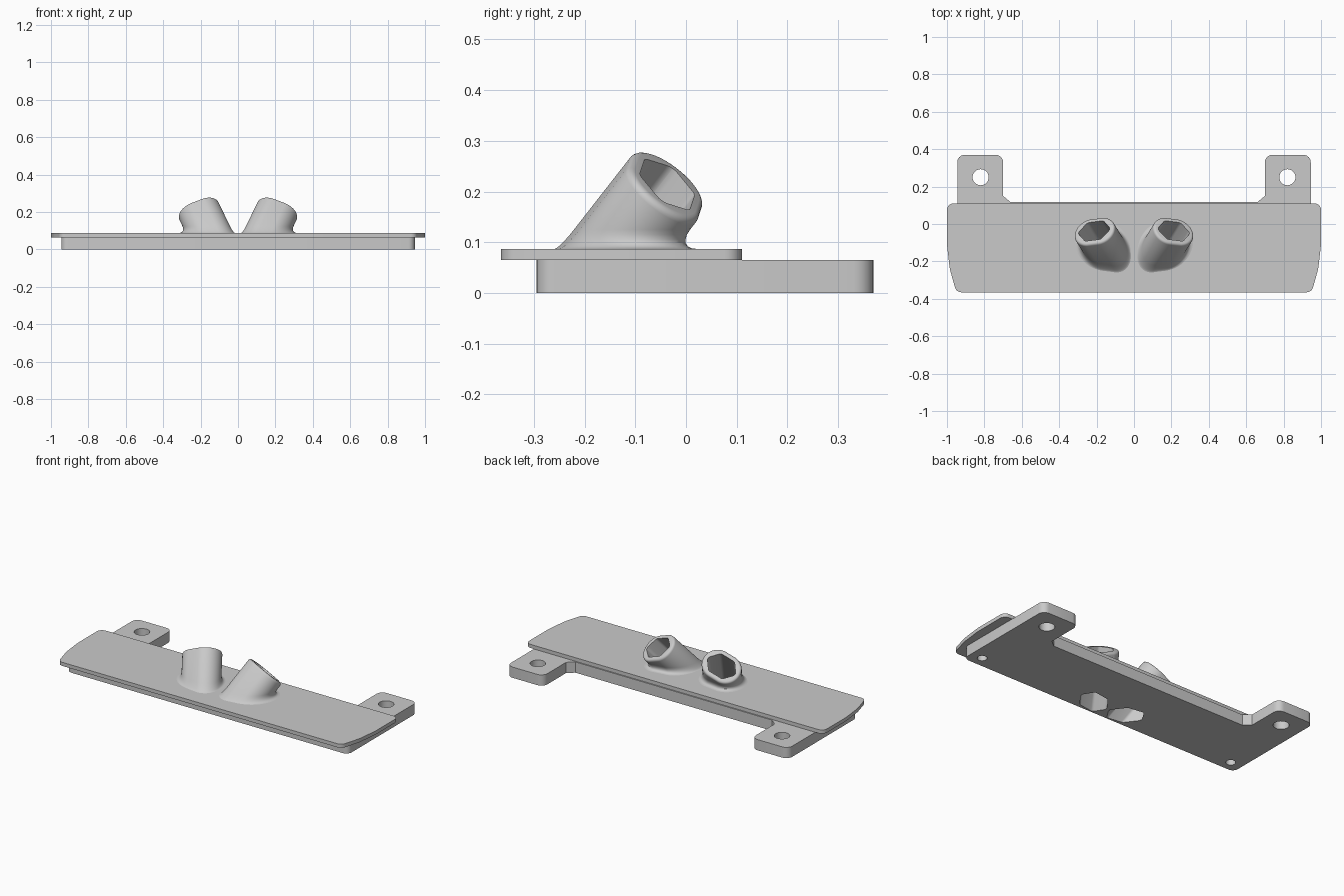
import bpy, bmesh, math
from mathutils import Vector

if "Cube" in bpy.data.objects:
    bpy.data.objects.remove(bpy.data.objects["Cube"], do_unlink=True)

BASE_TOP, PLATE_TOP = 0.065, 0.087

# Single matte grey
grey = bpy.data.materials.new("matte_grey")
grey.use_nodes = True
colour = (0.59, 0.59, 0.59, 1)
grey.diffuse_color = colour
grey.node_tree.nodes["Principled BSDF"].inputs["Base Color"].default_value = colour


def finish(name, bm):
    bmesh.ops.recalc_face_normals(bm, faces=bm.faces)
    mesh = bpy.data.meshes.new(name)
    bm.to_mesh(mesh)
    bm.free()
    mesh.materials.append(grey)
    obj = bpy.data.objects.new(name, mesh)
    bpy.context.collection.objects.link(obj)
    return obj


def loft(name, rings):
    """Skin matching closed rings and cap both ends."""
    bm = bmesh.new()
    loops = [[bm.verts.new(p) for p in ring] for ring in rings]
    for low, high in zip(loops, loops[1:]):
        for i in range(len(low)):
            j = (i + 1) % len(low)
            bm.faces.new((low[i], low[j], high[j], high[i]))
    bm.faces.new(loops[0])
    bm.faces.new(loops[-1])
    return finish(name, bm)


def rounded(corners, steps=6):
    """Round polygon corners given as (x, y, radius)."""
    out = []
    for i, (x, y, r) in enumerate(corners):
        p = Vector((x, y))
        if r == 0:
            out.append(p)
            continue
        a = (Vector(corners[i - 1][:2]) - p).normalized()
        b = (Vector(corners[(i + 1) % len(corners)][:2]) - p).normalized()
        half = math.acos(max(-1, min(1, a.dot(b)))) / 2
        centre = p + (a + b).normalized() * (r / math.sin(half))
        start = p + a * (r / math.tan(half)) - centre
        end = p + b * (r / math.tan(half)) - centre
        first = math.atan2(start.y, start.x)
        turn = math.atan2(start.x * end.y - start.y * end.x, start.dot(end))
        for k in range(steps + 1):
            angle = first + turn * k / steps
            out.append(centre + Vector((math.cos(angle), math.sin(angle))) * r)
    return out


def mirrored(half):
    return half + [(-x, y, r) for x, y, r in reversed(half)]


def slab(name, outline, z0, z1):
    return loft(name, [[(p.x, p.y, z) for p in outline] for z in (z0, z1)])


def cylinder(name, x, y, r, z0, z1, n=32):
    ring = [Vector((x + r * math.cos(math.tau * i / n),
                    y + r * math.sin(math.tau * i / n))) for i in range(n)]
    return slab(name, ring, z0, z1)


def cut(obj, cutters):
    bpy.context.view_layer.objects.active = obj
    for c in cutters:
        mod = obj.modifiers.new("cut", "BOOLEAN")
        mod.operation, mod.solver, mod.object = "DIFFERENCE", "EXACT", c
        bpy.ops.object.modifier_apply(modifier=mod.name)


# Base bar with two rear mounting tabs
base = slab("base_bar", rounded(mirrored([
    (0.945, -0.295, 0.035), (0.945, 0.37, 0.04), (0.70, 0.37, 0.04),
    (0.70, 0.15, 0), (0.66, 0.117, 0)])), 0, BASE_TOP)

# Cover plate, narrowing towards the front
plate = slab("cover_plate", rounded(mirrored([
    (0.95, -0.365, 0.035), (0.985, -0.24, 0.2), (1.0, -0.11, 0.2),
    (1.0, 0.11, 0.035)])), BASE_TOP, PLATE_TOP)

# Tilted socket frame: axis, long direction and short direction
AXIS = Vector((0.354, 0.575, 0.737)).normalized()
LONG = Vector((0.93, -0.117, -0.355))
LONG = (LONG - AXIS * LONG.dot(AXIS)).normalized()
SHORT = AXIS.cross(LONG)
MOUTH = Vector((0.213, -0.037, 0.214))
FILLET = 0.038


def section(inset=0, n=48):
    """Oblong section as points in the socket frame."""
    pts = []
    for i in range(n):
        a = math.tau * (i + 0.5) / n
        c, s = math.cos(a), math.sin(a)
        pts.append((math.copysign(0.028, c) + (0.087 - inset) * c, (0.087 - inset) * s))
    return pts


def place(p, t):
    return MOUTH + LONG * p[0] + SHORT * p[1] + AXIS * t


def at_height(p, z):
    q = place(p, 0)
    return q - AXIS * ((q.z - z) / AXIS.z)


def socket_rings():
    rings = []
    centre = at_height((0, 0), PLATE_TOP)
    lean = Vector((AXIS.x, AXIS.y, 0)).normalized()
    # Flared foot, widest under the overhang
    for k in range(7):
        h = FILLET * (1 - math.cos(math.pi / 2 * k / 6))
        flare = FILLET * (1 - math.sin(math.pi / 2 * k / 6))
        ring = []
        for p in section():
            out = at_height(p, PLATE_TOP) - centre
            out.normalize()
            weight = max(0.24, 0.6 + 0.6 * out.dot(lean))
            ring.append(at_height(p, PLATE_TOP + h) + out * flare * weight)
        rings.append(ring)
    # Skirt sunk into the plate
    rings.insert(0, [Vector((q.x, q.y, PLATE_TOP - 0.01)) for q in rings[0]])
    # Rounded lip
    for k in range(5):
        a = math.pi / 2 * k / 4
        inset, drop = 0.014 * (1 - math.cos(a)), 0.014 * (1 - math.sin(a))
        rings.append([place(p, -drop) for p in section(inset)])
    return rings


def bore_rings():
    hexagon = rounded([(0.095, 0, 0.02), (0.045, 0.061, 0.02), (-0.045, 0.061, 0.02),
                       (-0.095, 0, 0.02), (-0.045, -0.061, 0.02), (0.045, -0.061, 0.02)], 4)
    return [[place(p, t) for p in hexagon] for t in (-0.45, 0.05)]


def flip(rings, side):
    return [[(q.x * side, q.y, q.z) for q in ring] for ring in rings]


bores, drills, sockets = [], [], []
for side, word in ((1, "left"), (-1, "right")):
    socket = loft(word + "_socket", flip(socket_rings(), side))
    bore = loft(word + "_bore_cutter", flip(bore_rings(), side))
    cut(socket, [bore])
    sockets.append(socket)
    bores.append(bore)
    # Tab hole and front screw hole
    drills.append(cylinder(word + "_tab_drill", side * 0.82, 0.25, 0.043, -0.1, 0.2))
    drills.append(cylinder(word + "_screw_drill", side * 0.87, -0.23, 0.027, -0.1, 0.075))

cut(base, drills + bores)
cut(plate, bores)
for helper in drills + bores:
    bpy.data.objects.remove(helper, do_unlink=True)

# Smooth curved walls, keep hard edges
for obj in [base, plate] + sockets:
    bpy.ops.object.select_all(action="DESELECT")
    obj.select_set(True)
    bpy.context.view_layer.objects.active = obj
    bpy.ops.object.shade_smooth_by_angle(angle=math.radians(32))
